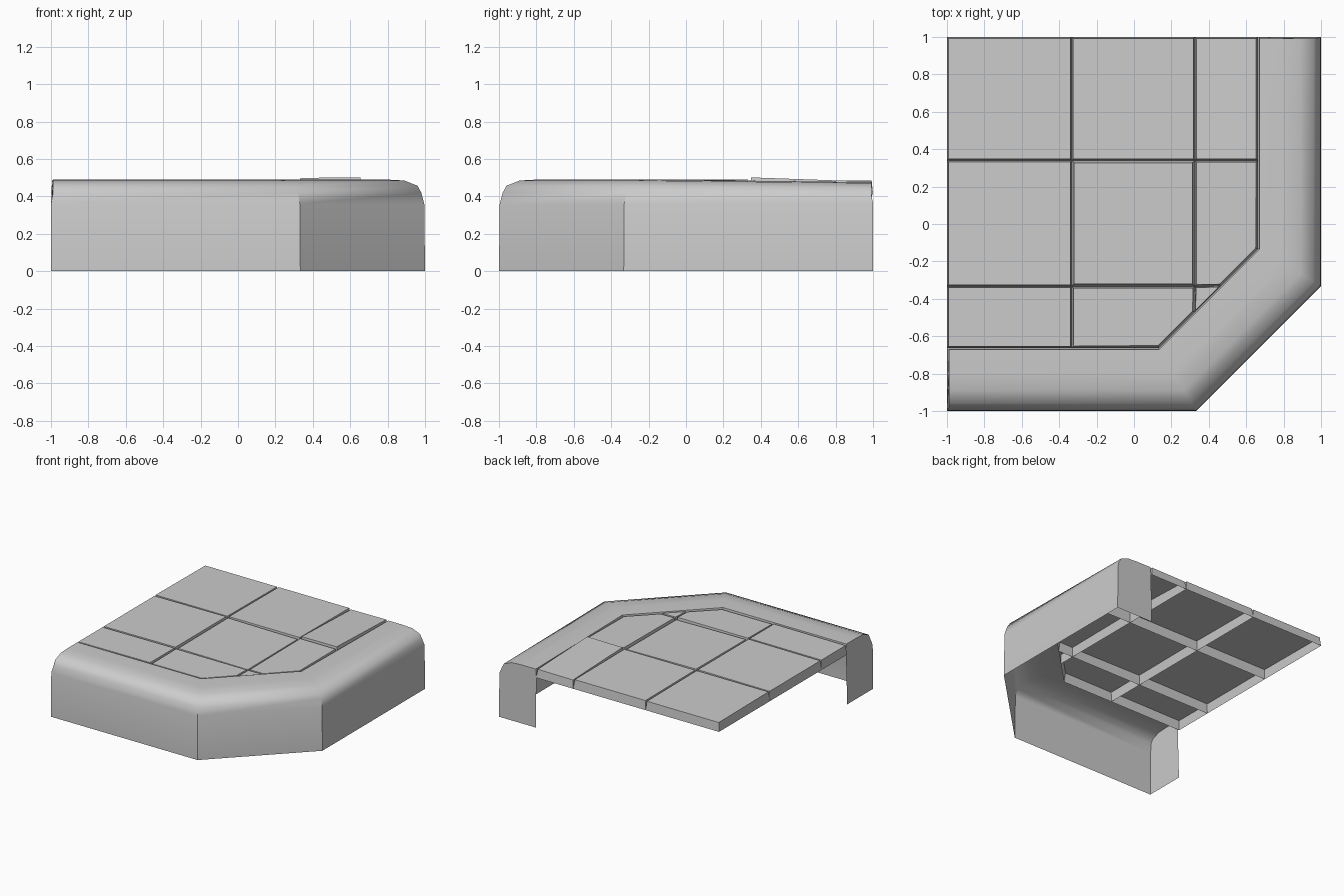
import bpy, bmesh, math
from mathutils import Vector

if "Cube" in bpy.data.objects:
    bpy.data.objects.remove(bpy.data.objects["Cube"])


def finish(bm, name, angle=None):
    bmesh.ops.recalc_face_normals(bm, faces=bm.faces)
    mesh = bpy.data.meshes.new(name)
    bm.to_mesh(mesh)
    bm.free()
    ob = bpy.data.objects.new(name, mesh)
    bpy.context.collection.objects.link(ob)
    if angle:
        bpy.ops.object.select_all(action='DESELECT')
        bpy.context.view_layer.objects.active = ob
        ob.select_set(True)
        bpy.ops.object.shade_smooth_by_angle(angle=math.radians(angle))
    return ob


# Curb: profile swept between an outer and an inner path, open underneath
outer = [(-1, -1), (0.333, -1), (1, -0.333), (1, 1)]
inner = [(-1, -0.665), (0.13, -0.665), (0.665, -0.13), (0.665, 1)]
profile = [(0, 0), (0.012, 0.36), (0.06, 0.42), (0.12, 0.457),
           (0.33, 0.485), (0.6, 0.49), (0.98, 0.49), (1, 0.42)]
bm = bmesh.new()
rings = []
for i, (o, n) in enumerate(zip(outer, inner)):
    ring = []
    for t, z in profile:
        p = Vector(o).lerp(Vector(n), t)
        if i == 0 and z > 0.4:
            p.x += 0.012
        if i == 3 and z > 0.4:
            p.y -= 0.008
            z -= 0.014
        ring.append(bm.verts.new((p.x, p.y, z)))
    rings.append(ring)
for a, b in zip(rings, rings[1:]):
    for k in range(len(profile) - 1):
        bm.faces.new((a[k], b[k], b[k + 1], a[k + 1]))
# End caps reach the ground on the inner side
for ring, p in ((rings[0], inner[0]), (rings[-1], inner[-1])):
    bm.faces.new(ring + [bm.verts.new((p[0], p[1], 0))])
finish(bm, "curb", 40)


# Paving tiles: tapered open slabs, clipped by the diagonal, slightly tilted
def tile(name, x0, x1, y0, y1, gap, top, tilt_x, tilt_y):
    bm = bmesh.new()
    bm.faces.new([bm.verts.new((x, y, 0.41)) for x, y in
                  ((x0, y0), (x1, y0), (x1, y1), (x0, y1))])
    bmesh.ops.bisect_plane(bm, geom=bm.verts[:] + bm.edges[:] + bm.faces[:],
                           plane_co=(0.13, -0.665, 0), plane_no=(1, -1, 0),
                           clear_outer=True)
    face = bm.faces[:][0]
    bmesh.ops.inset_individual(bm, faces=[face], thickness=gap)
    cx, cy = (x0 + x1) / 2, (y0 + y1) / 2
    for v in face.verts:
        v.co.z = top + tilt_x * (v.co.x - cx) + tilt_y * (v.co.y - cy)
    finish(bm, name)


xs = [-1, -0.333, 0.325, 0.662]
ys = [-0.662, -0.333, 0.34, 1]
# (gap, top height, x tilt, y tilt) per tile, front row first
settings = [
    [(0.011, 0.487, 0.004, 0), (0.013, 0.485, 0, 0.01), (0.01, 0.485, 0, 0)],
    [(0.011, 0.488, 0.006, 0), (0.019, 0.482, -0.01, 0.005), (0.012, 0.487, 0, 0.008)],
    [(0.01, 0.485, 0, -0.008), (0.011, 0.486, 0, -0.006), (0.012, 0.489, 0.008, -0.035)],
]
for r, row in enumerate(settings):
    for c, s in enumerate(row):
        tile(f"paving_tile_{r}_{c}", xs[c], xs[c + 1], ys[r], ys[r + 1], *s)
